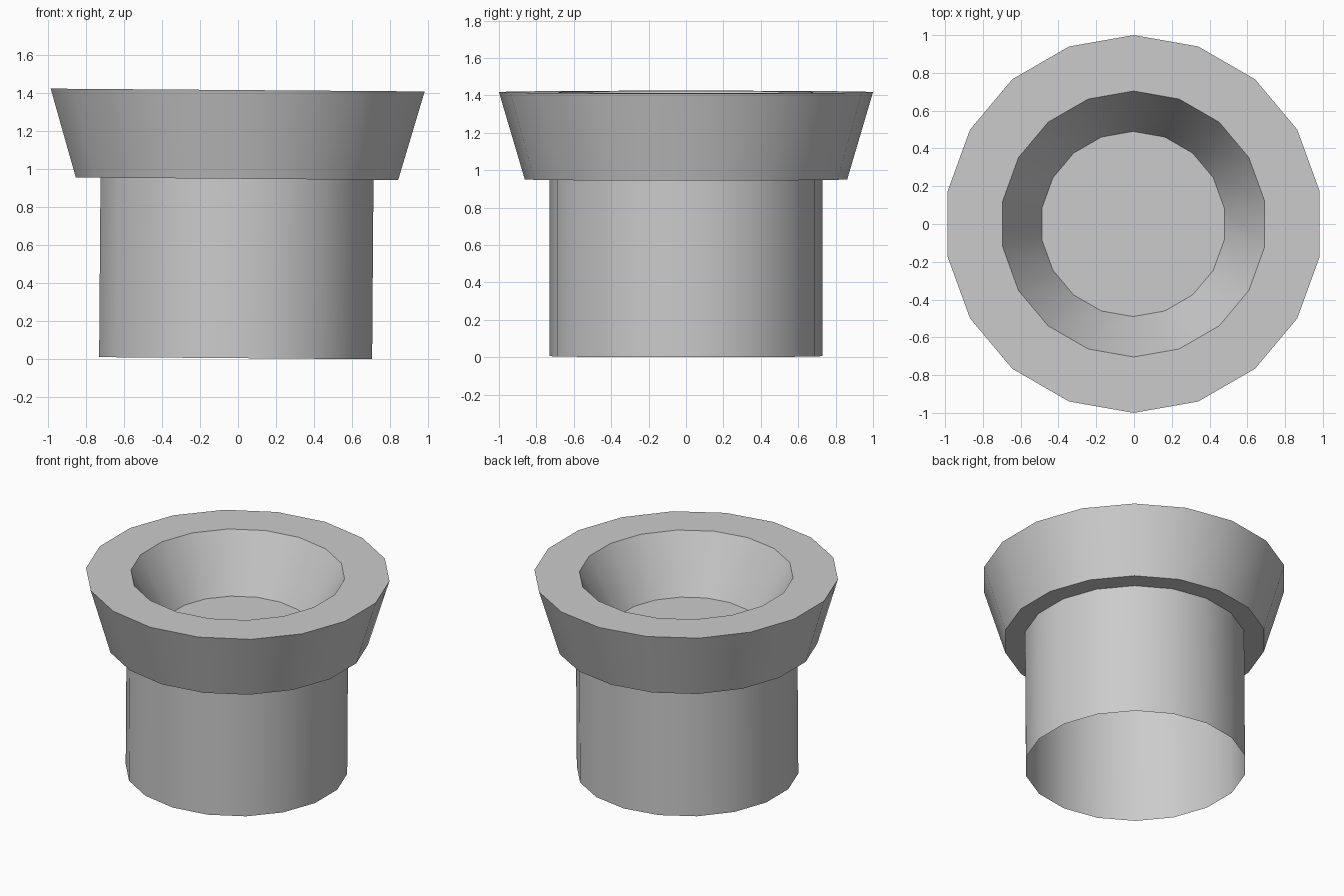
import bpy
import bmesh
import math

if "Cube" in bpy.data.objects:
    bpy.data.objects.remove(bpy.data.objects["Cube"])

SIDES = 18
TILT = 0.0076  # the whole piece leans very slightly sideways


def lathe(name, profile, cap_end=False):
    """Revolve (radius, z) points around the z axis."""
    bm = bmesh.new()
    rings = []
    for r, z in profile:
        ring = []
        for i in range(SIDES):
            a = math.pi / 2 + 2 * math.pi * i / SIDES
            ring.append(bm.verts.new((r * math.cos(a), r * math.sin(a), z)))
        rings.append(ring)
    for low, high in zip(rings, rings[1:]):
        for i in range(SIDES):
            j = (i + 1) % SIDES
            bm.faces.new((low[i], low[j], high[j], high[i]))
    if cap_end:
        bm.faces.new(rings[-1])
    mesh = bpy.data.meshes.new(name)
    bm.to_mesh(mesh)
    bm.free()
    obj = bpy.data.objects.new(name, mesh)
    bpy.context.collection.objects.link(obj)
    obj.rotation_euler.y = TILT
    obj.location = (-0.0125, 0, 0.0055)
    bpy.ops.object.select_all(action='DESELECT')
    obj.select_set(True)
    bpy.context.view_layer.objects.active = obj
    bpy.ops.object.shade_smooth_by_angle(angle=math.radians(30))
    return obj


# Straight pipe, open underneath
lathe("pipe", [(0.73, 0), (0.73, 0.945)])

# Flared collar: underside, outer flare, rim, sloping bowl and floor
lathe("flared_collar",
      [(0.73, 0.945), (0.862, 0.945), (1.0, 1.412), (0.704, 1.412), (0.49, 1.025)],
      cap_end=True)
